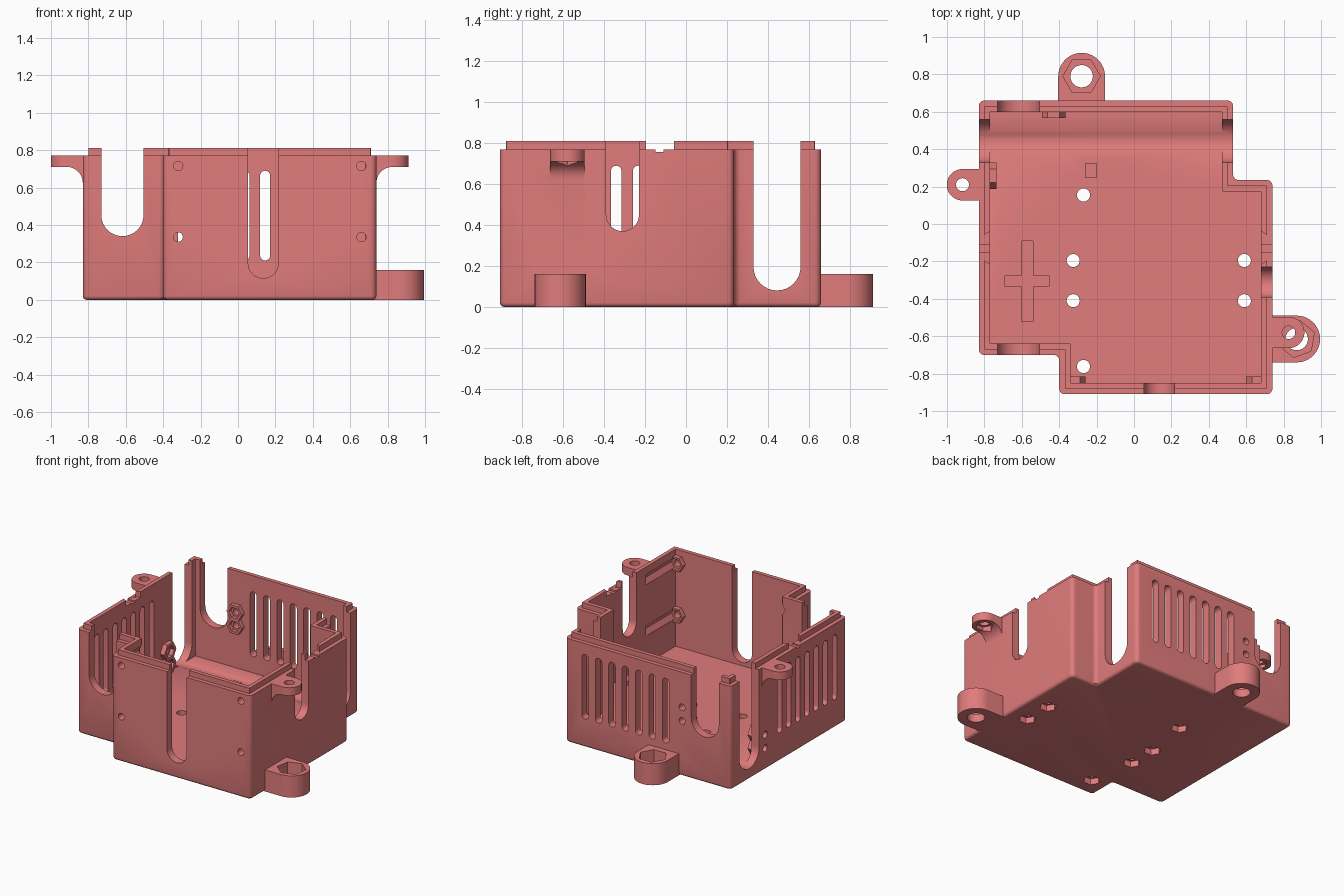
import bpy, bmesh, math
from mathutils import Vector, Matrix

if "Cube" in bpy.data.objects:
    bpy.data.objects.remove(bpy.data.objects["Cube"])

OUTLINE = [(-.83, -.70), (-.40, -.70), (-.40, -.91), (.74, -.91),
           (.74, .235), (.53, .235), (.53, .66), (-.83, .66)]
PI = math.pi


def make_object(name, bm):
    bmesh.ops.recalc_face_normals(bm, faces=bm.faces)
    mesh = bpy.data.meshes.new(name)
    bm.to_mesh(mesh)
    bm.free()
    obj = bpy.data.objects.new(name, mesh)
    bpy.context.collection.objects.link(obj)
    return obj


def rounded_outline(inset, radius, steps=6):
    pts, n = [], len(OUTLINE)
    for i in range(n):
        a, c, b = (Vector(OUTLINE[(i + k) % n]) for k in (-1, 0, 1))
        u, v = (c - a).normalized(), (b - c).normalized()
        c = c + inset * (Vector((-u.y, u.x)) + Vector((-v.y, v.x)))
        mid = c - u * radius + v * radius
        for k in range(steps + 1):
            t = k / steps * PI / 2
            pts.append(mid + radius * (u * math.sin(t) - v * math.cos(t)))
    return pts


def prism(name, pts, axis, a, b):
    place = {'x': lambda u, v, w: (w, u, v),
             'y': lambda u, v, w: (u, w, v),
             'z': lambda u, v, w: (u, v, w)}[axis]
    bm = bmesh.new()
    lo, hi = [[bm.verts.new(place(p[0], p[1], w)) for p in pts] for w in (a, b)]
    bm.faces.new(lo)
    bm.faces.new(hi)
    for i in range(len(pts)):
        j = (i + 1) % len(pts)
        bm.faces.new((lo[i], lo[j], hi[j], hi[i]))
    return make_object(name, bm)


def ngon(u, v, r, n=24, turn=0.0):
    return [(u + r * math.cos(turn + 2 * PI * k / n),
             v + r * math.sin(turn + 2 * PI * k / n)) for k in range(n)]


def rect(u0, u1, v0, v1):
    return [(u0, v0), (u1, v0), (u1, v1), (u0, v1)]


def slot(u, r, low, high, n=16):
    top = [(u + r * math.cos(PI * k / n), high - r + r * math.sin(PI * k / n)) for k in range(n + 1)]
    bot = [(u - r * math.cos(PI * k / n), low + r - r * math.sin(PI * k / n)) for k in range(n + 1)]
    return top + bot


def tab(cx, cy, r, turn, reach, n=20):
    pts = [(-reach, -r)]
    pts += [(r * math.sin(PI * k / n), -r * math.cos(PI * k / n)) for k in range(n + 1)]
    pts.append((-reach, r))
    rot = Matrix.Rotation(turn, 2)
    return [rot @ Vector(p) + Vector((cx, cy)) for p in pts]


# Hollow tray with rounded bottom edge and stepped rim
layers = [(.02, .012, 0), (.010, .022, .003), (.003, .028, .010), (0, .03, .02), (0, .03, .77),
          (.03, .003, .77), (.03, .003, .81), (.06, .003, .81), (.06, .003, .09)]
bm = bmesh.new()
rings = [[bm.verts.new((p.x, p.y, z)) for p in rounded_outline(d, r)] for d, r, z in layers]
bm.faces.new(rings[0])
bm.faces.new(rings[-1])
for lower, upper in zip(rings, rings[1:]):
    for i in range(len(lower)):
        j = (i + 1) % len(lower)
        bm.faces.new((lower[i], lower[j], upper[j], upper[i]))
tray = make_object("enclosure_tray", bm)

adds, cuts = [], []


def add(*args):
    adds.append(prism("solid", *args))


def cut(*args):
    cuts.append(prism("cutter", *args))


# Bottom lugs with hex nut pockets
for cx, cy, turn, hexturn in ((-.28, .79, PI / 2, 0), (.87, -.615, 0, .35)):
    add(tab(cx, cy, .125, turn, .155), 'z', 0, .16)
    cut(ngon(cx, cy, .06), 'z', -.1, .3)
    cut(ngon(cx, cy, .1, 6, hexturn), 'z', .06, .3)

# Upper tabs with curved supports
for side, wall, cy in ((1, .74, -.58), (-1, .83, .21)):
    cx = side * (wall + .087)
    add(tab(cx, cy, .084, 0 if side > 0 else PI, .107), 'z', .71, .77)
    arc = [(wall + .085 - .085 * math.cos(k / 10 * PI / 2), .625 + .085 * math.sin(k / 10 * PI / 2))
           for k in range(11)]
    prof = [(wall - .02, .625)] + arc + [(wall + .085, .73), (wall - .02, .73)]
    add([(side * u, v) for u, v in prof], 'y', cy - .084, cy + .084)
    cut(ngon(cx, cy, .035), 'z', .5, .9)
    cut(ngon(cx, cy, .058, 6), 'z', .5, .735)

# Wall nut bosses: front, back and left
for x in (-.32, .66):
    for z in (.335, .715):
        add(ngon(x, z, .06, 6), 'y', -.87, -.815)
        cut(ngon(x, z, .025), 'y', -1, -.8)
        cut(ngon(x, z, .045, 6), 'y', -.838, -.5)
for z in (.41, .51):
    add(ngon(-.43, z, .063, 6), 'y', .568, .63)
    cut(ngon(-.43, z, .025), 'y', .5, .8)
    cut(ngon(-.43, z, .043, 6), 'y', .5, .595)
for z in (.16, .26):
    add(ngon(.258, z, .07, 6), 'x', -.80, -.735)
    cut(ngon(.258, z, .025), 'x', -.9, -.7)
    cut(ngon(.258, z, .045, 6), 'x', -.765, -.7)

# Small locating block on the floor
add(rect(-.26, -.2, .245, .325), 'z', .07, .15)

# Open cable slots
cut(slot(.445, .115, .08, 1.4), 'x', -.95, .7)
cut(slot(-.618, .113, .34, 1.4), 'y', -.8, .8)
cut(slot(.135, .081, .115, 1.4), 'y', -1, -.75)
cut(slot(-.31, .08, .37, 1.4), 'x', .6, .8)

# Ventilation slots
for k in range(7):
    cut(slot(-.295 + .11 * k, .027, .21, .69), 'y', .5, .75)
    cut(slot(-.555 + .107 * k, .026, .21, .69), 'x', -.9, -.7)

# Finger notches in the rim
for cx in (.645, -.735):
    cut(ngon(cx, -.127, .094, 32), 'z', .768, .9)
    cut(rect(-.15, -.11, .757, .9), 'x', cx - .1, cx + .1)

# Floor screw holes with hex recesses below
for x, y in ((-.27, .155), (-.325, -.195), (-.325, -.41), (.59, -.195), (.59, -.41), (-.27, -.762)):
    cut(ngon(x, y, .035), 'z', -.1, .15)
    cut(ngon(x, y, .058, 6), 'z', -.1, .045)

# Engraved plus mark
cut([(-.60, -.52), (-.54, -.52), (-.54, -.335), (-.455, -.335), (-.455, -.275), (-.54, -.275),
     (-.54, -.09), (-.60, -.09), (-.60, -.275), (-.69, -.275), (-.69, -.335), (-.60, -.335)], 'z', .078, .15)

# Combine everything
bpy.context.view_layer.objects.active = tray
tray.select_set(True)
for group, op in ((adds, 'UNION'), (cuts, 'DIFFERENCE')):
    for part in group:
        mod = tray.modifiers.new("combine", 'BOOLEAN')
        mod.operation, mod.solver, mod.object = op, 'EXACT', part
        bpy.ops.object.modifier_apply(modifier=mod.name)
        bpy.data.objects.remove(part)

bpy.ops.object.shade_smooth_by_angle(angle=math.radians(30))
mat = bpy.data.materials.new("salmon_plastic")
mat.diffuse_color = (.75, .2, .2, 1)
mat.use_nodes = True
mat.node_tree.nodes["Principled BSDF"].inputs["Base Color"].default_value = mat.diffuse_color
tray.data.materials.clear()
tray.data.materials.append(mat)
